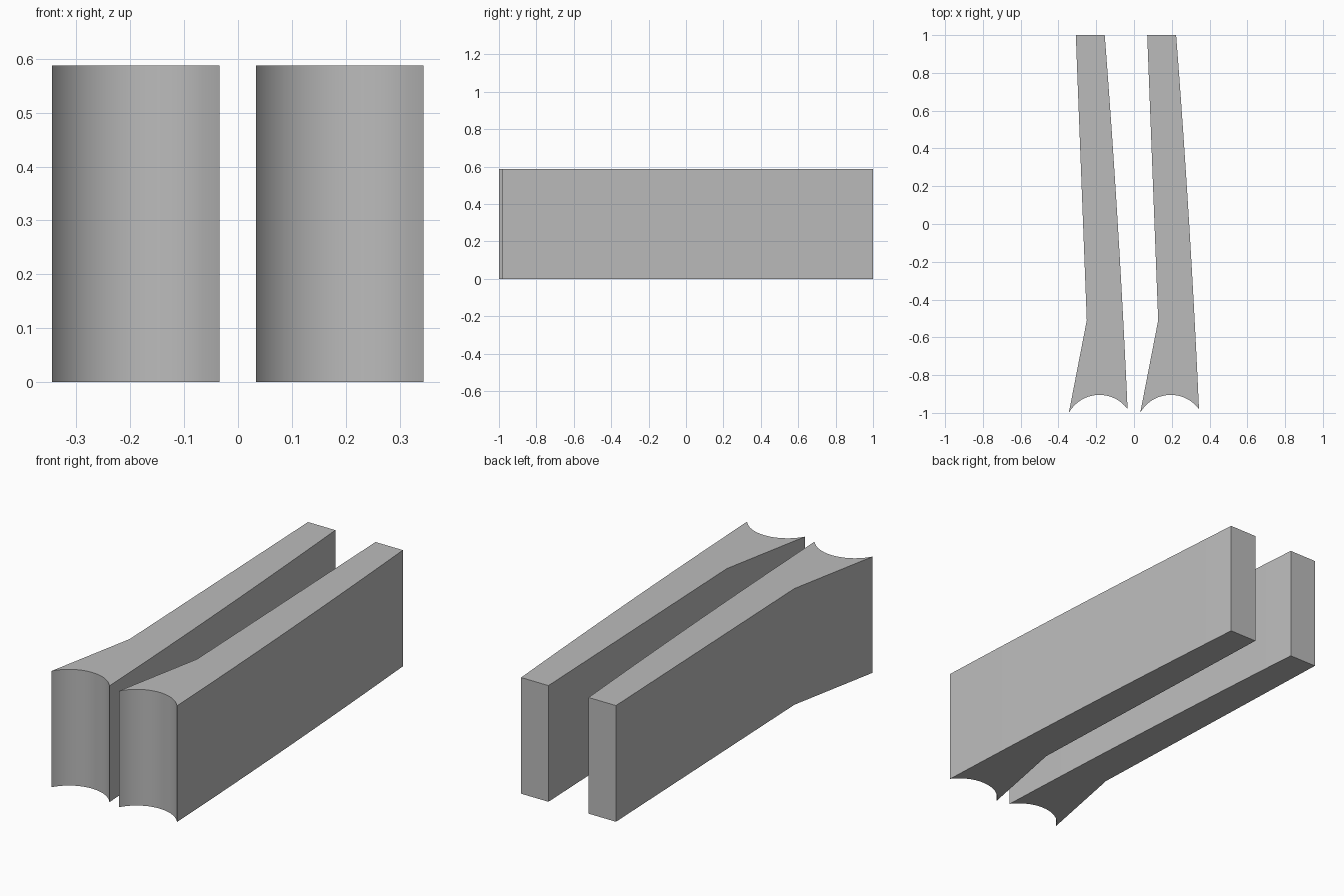
import bpy, bmesh, math
from mathutils import Vector

cube = bpy.data.objects.get("Cube")
if cube:
    bpy.data.objects.remove(cube, do_unlink=True)

HEIGHT = 0.588
SPACING = 0.378

grey = bpy.data.materials.new("plain_grey")
grey.use_nodes = True
colour = (0.5, 0.5, 0.5, 1)
grey.diffuse_color = colour
grey.node_tree.nodes["Principled BSDF"].inputs["Base Color"].default_value = colour


def arc(a, b, sag, steps):
    """Points on a circular arc from a to b, bulging to the left by sag."""
    a, b = Vector(a), Vector(b)
    half = (b - a) / 2
    along = half.normalized()
    out = Vector((-along.y, along.x))
    r = (half.length ** 2 + sag ** 2) / (2 * sag)
    centre = a + half + out * (sag - r)
    limit = math.asin(half.length / r)
    angles = [limit * (2 * i / steps - 1) for i in range(steps + 1)]
    return [centre + along * r * math.sin(t) + out * r * math.cos(t) for t in angles]


# Plan outline: hollow front end, gently bowed side, square back, flared side
front_left, front_right = (-0.345, -1), (-0.034, -0.98)
outline = arc(front_left, front_right, 0.085, 32)
outline += arc((-0.155, 1), front_right, 0.008, 12)[-2::-1]
outline += [Vector((-0.308, 1)), Vector((-0.25, -0.51))]


def make_bar(name, shift):
    bm = bmesh.new()
    base = bm.faces.new([bm.verts.new((p.x + shift, p.y, 0)) for p in outline])
    top = bmesh.ops.extrude_face_region(bm, geom=[base])["geom"]
    bmesh.ops.translate(bm, vec=(0, 0, HEIGHT),
                        verts=[g for g in top if isinstance(g, bmesh.types.BMVert)])
    bmesh.ops.recalc_face_normals(bm, faces=bm.faces)
    mesh = bpy.data.meshes.new(name)
    bm.to_mesh(mesh)
    bm.free()
    mesh.materials.append(grey)
    bar = bpy.data.objects.new(name, mesh)
    bpy.context.collection.objects.link(bar)
    bpy.ops.object.select_all(action='DESELECT')
    bar.select_set(True)
    bpy.context.view_layer.objects.active = bar
    bpy.ops.object.shade_smooth_by_angle(angle=math.radians(10))


make_bar("right_bar", 0)
make_bar("left_bar", SPACING)
